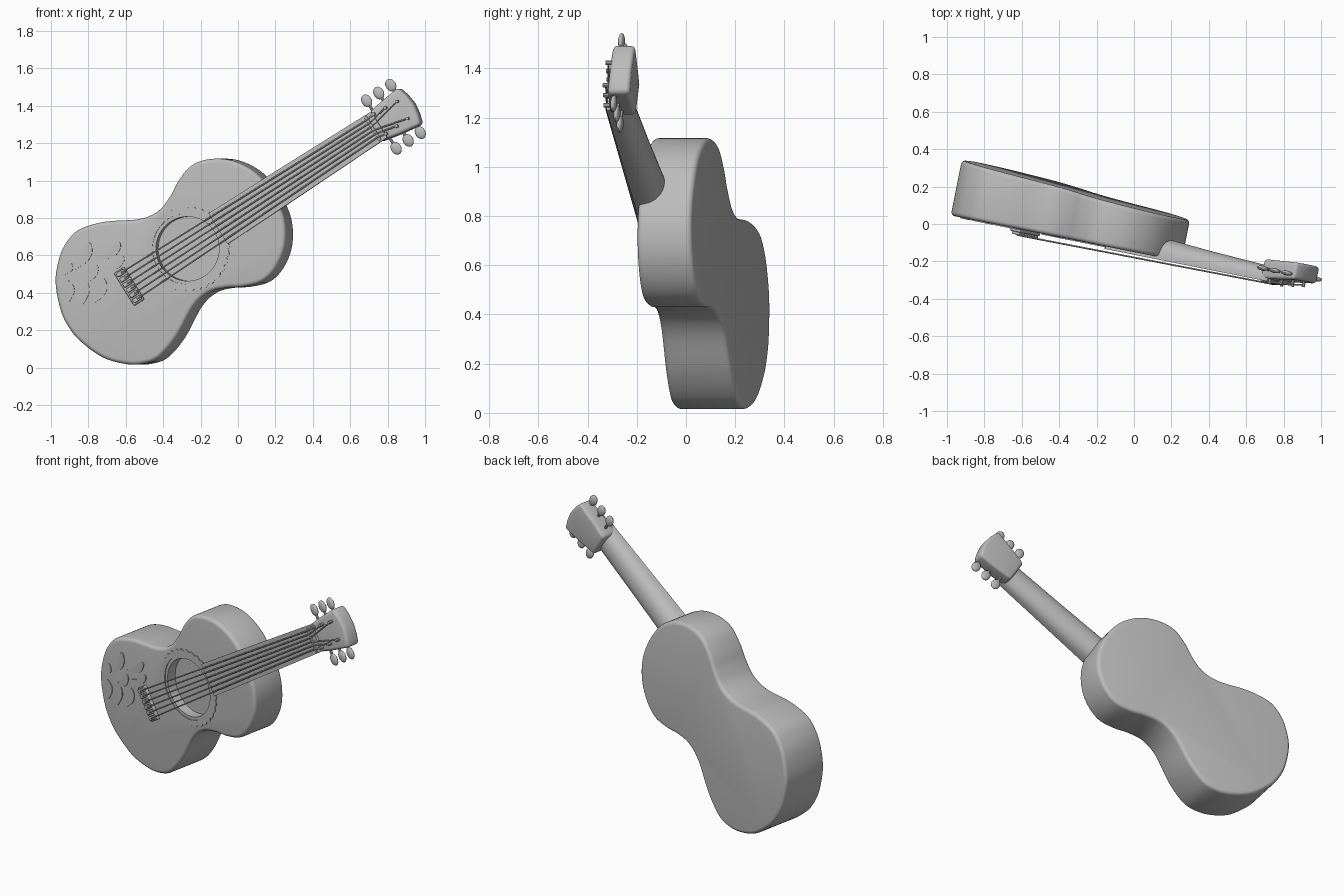
import bpy, bmesh, math
from mathutils import Matrix, Vector

if "Cube" in bpy.data.objects:
    bpy.data.objects.remove(bpy.data.objects["Cube"])

GREY = bpy.data.materials.new("plain_grey")
GREY.use_nodes = True
GREY.diffuse_color = (0.5, 0.5, 0.5, 1)
GREY.node_tree.nodes["Principled BSDF"].inputs["Base Color"].default_value = (0.5, 0.5, 0.5, 1)

# Working frame: x along the neck, y across, z out of the soundboard
TURN, LEAN = math.radians(11.3), math.radians(32.4)
across = Vector((math.cos(TURN), -math.sin(TURN), 0))
up = Vector((0, 0, 1))
along = across * math.cos(LEAN) + up * math.sin(LEAN)
side = up * math.cos(LEAN) - across * math.sin(LEAN)
PLACE = Matrix((along, side, along.cross(side))).transposed().to_4x4()
PLACE.translation = (-0.27, -0.096, 0.635)
parts = []


def add(name, bm):
    bmesh.ops.recalc_face_normals(bm, faces=bm.faces)
    mesh = bpy.data.meshes.new(name)
    bm.to_mesh(mesh)
    bm.free()
    mesh.materials.append(GREY)
    obj = bpy.data.objects.new(name, mesh)
    bpy.context.collection.objects.link(obj)
    parts.append(obj)
    return obj


def apply(obj, kind, **settings):
    mod = obj.modifiers.new(kind, kind)
    for key, value in settings.items():
        setattr(mod, key, value)
    bpy.context.view_layer.objects.active = obj
    bpy.ops.object.modifier_apply(modifier=mod.name)


def loft(name, rings, bevel=0):
    """Skin a list of equal rings and cap both ends."""
    bm = bmesh.new()
    loops = [[bm.verts.new(p) for p in ring] for ring in rings]
    n = len(loops[0])
    for a, b in zip(loops, loops[1:]):
        for i in range(n):
            bm.faces.new((a[i], a[(i + 1) % n], b[(i + 1) % n], b[i]))
    bm.faces.new(loops[0])
    bm.faces.new(loops[-1])
    obj = add(name, bm)
    if bevel:
        apply(obj, 'BEVEL', width=bevel, segments=4, limit_method='ANGLE',
              angle_limit=math.radians(50))
    return obj


def prism(name, outline, low, high, bevel=0):
    return loft(name, [[(x, y, f(x)) for x, y in outline] for f in (low, high)], bevel)


def box(name, x, y, z, sx, sy, sz, bevel=0):
    pts = [(x + a * sx / 2, y + b * sy / 2) for a, b in ((-1, -1), (1, -1), (1, 1), (-1, 1))]
    return prism(name, pts, lambda _: z, lambda _: z + sz, bevel)


def circle(r, n=64):
    return [(r * math.cos(math.tau * i / n), r * math.sin(math.tau * i / n)) for i in range(n)]


def smooth(points, steps=5):
    """Closed Catmull-Rom curve through the points."""
    out, n = [], len(points)
    for i in range(n):
        a, b, c, d = (Vector(points[(i + k) % n]) for k in (-1, 0, 1, 2))
        for s in range(steps):
            t = s / steps
            out.append(tuple(0.5 * (2 * b + (c - a) * t + (2 * a - 5 * b + 4 * c - d) * t * t
                                    + (3 * b - 3 * c + d - a) * t ** 3)))
    return out


def mirrored(half):
    """Close a half outline whose first and last points lie on the axis."""
    return half + [(x, -y) for x, y in half[-2:0:-1]]


def tube(name, points, r):
    curve = bpy.data.curves.new(name, 'CURVE')
    curve.dimensions = '3D'
    curve.bevel_depth, curve.bevel_resolution, curve.use_fill_caps = r, 2, True
    line = curve.splines.new('POLY')
    line.points.add(len(points) - 1)
    for p, co in zip(line.points, points):
        p.co = (*co, 1)
    temp = bpy.data.objects.new(name, curve)
    bm = bmesh.new()
    bm.from_mesh(temp.to_mesh())
    bpy.data.objects.remove(temp)
    return add(name, bm)


# Body: waisted outline, deeper at the tail
half = [(-.775, 0), (-.762, .1), (-.705, .24), (-.615, .34), (-.53, .39), (-.44, .405),
        (-.305, .365), (-.14, .277), (-.03, .258), (.064, .288), (.15, .335), (.254, .366),
        (.36, .34), (.46, .265), (.53, .145), (.55, 0)]
body = prism("body", smooth(mirrored(half)), lambda x: -.258 + .064 * x, lambda x: 0, .022)

# Sound hole, cut as a recess
cutter = prism("sound_hole_cutter", circle(.172), lambda x: -.06, lambda x: .1)
parts.remove(cutter)
apply(body, 'BOOLEAN', operation='DIFFERENCE', object=cutter, solver='EXACT')
bpy.data.objects.remove(cutter)

# Rosette: flat ring with a scalloped rim
N = 192
bm = bmesh.new()
loops = []
for i in range(N):
    t = math.tau * i / N
    rim = .219 + .011 * abs(math.sin(16 * t))
    loops.append([bm.verts.new((r * math.cos(t), r * math.sin(t), z))
                  for r, z in ((.19, -.004), (.19, .005), (rim, .005), (rim, -.004))])
for a, b in zip(loops, loops[1:] + loops[:1]):
    for k in range(4):
        bm.faces.new((a[k], a[(k + 1) % 4], b[(k + 1) % 4], b[k]))
add("rosette", bm)

# Neck: flat fingerboard side, round back
rings = []
for x, w, d in ((.2, .097, .11), (.55, .093, .105), (.8, .089, .09), (1.24, .082, .07)):
    arc = [math.pi * i / 24 for i in range(25)]
    back = [(x, w * math.cos(t), .004 - d * math.sin(t) ** .8) for t in arc]
    rings.append([(x, w, .014)] + back + [(x, -w, .014)])
loft("neck", rings)

# Head: flares outwards, leans back
flare = [(1.19, 0), (1.19, .078), (1.225, .085), (1.3, .1), (1.425, .117), (1.442, .06), (1.45, 0)]
prism("head", mirrored(flare), lambda x: -.1 - .07 * (x - 1.19),
      lambda x: .008 - .14 * (x - 1.19), .018)
box("nut", 1.2, 0, .004, .016, .15, .016, .003)

# Bridge with a saddle block for each string
box("bridge", -.375, 0, -.005, .065, .205, .022, .005)
for i in range(6):
    y = (i - 2.5) * .033
    box("saddle_block", -.372, y, .01, .05, .024, .022, .004)

# Strings, posts and tuners
for i in range(6):
    s = 1 if i > 2 else -1
    rank = i if i < 3 else 5 - i
    px, py = 1.245 + .07 * rank, s * (.062 - .004 * rank)
    top = .008 - .14 * (px - 1.19)
    y = i - 2.5
    tube("string", [(-.37, y * .033, .033), (1.2, y * .022, .023), (px, py, top + .014)], .0042)
    tube("post", [(px, py, top - .02), (px, py, top + .026)], .009)
    kx = 1.24 + .078 * rank
    tube("tuner_stem", [(kx, s * .07, -.05), (kx, s * .135, -.05)], .008)
    bm = bmesh.new()
    shape = Matrix.Translation((kx, s * .15, -.05)) @ Matrix.Diagonal((.028, .036, .013, 1))
    bmesh.ops.create_uvsphere(bm, u_segments=24, v_segments=12, radius=1, matrix=shape)
    add("tuner_button", bm)

# Soundboard ornament: curved teardrops, given as head, tail and width
drops = [((-.433, .315), (-.575, .234), .026), ((-.293, .22), (-.454, .22), .024),
         ((-.315, .146), (-.44, .161), .02), ((-.462, .188), (-.606, .164), .024),
         ((-.644, .207), (-.694, .106), .016), ((-.567, .172), (-.641, .054), .02),
         ((-.471, .112), (-.577, .026), .02), ((-.579, .287), (-.64, .243), .014)]
for head, tail, w in drops:
    h, t = Vector(head), Vector(tail)
    d = t - h
    n = Vector((-d.y, d.x)).normalized()
    pts = []
    for k in range(32):
        a = math.tau * k / 32
        f = (1 - math.cos(a)) / 2
        pts.append(h + d * f + n * (w * math.sin(a) * (1 - f) ** .7 * 1.3 + .02 * math.sin(math.pi * f)))
    prism("ornament_drop", [tuple(p) for p in pts], lambda x: -.003, lambda x: .005)

# Place the whole instrument and shade it
bpy.ops.object.select_all(action='DESELECT')
for obj in parts:
    obj.data.transform(PLACE)
    if not obj.data.materials:
        obj.data.materials.append(GREY)
    obj.select_set(True)
bpy.context.view_layer.objects.active = body
bpy.ops.object.shade_smooth_by_angle(angle=math.radians(35))
